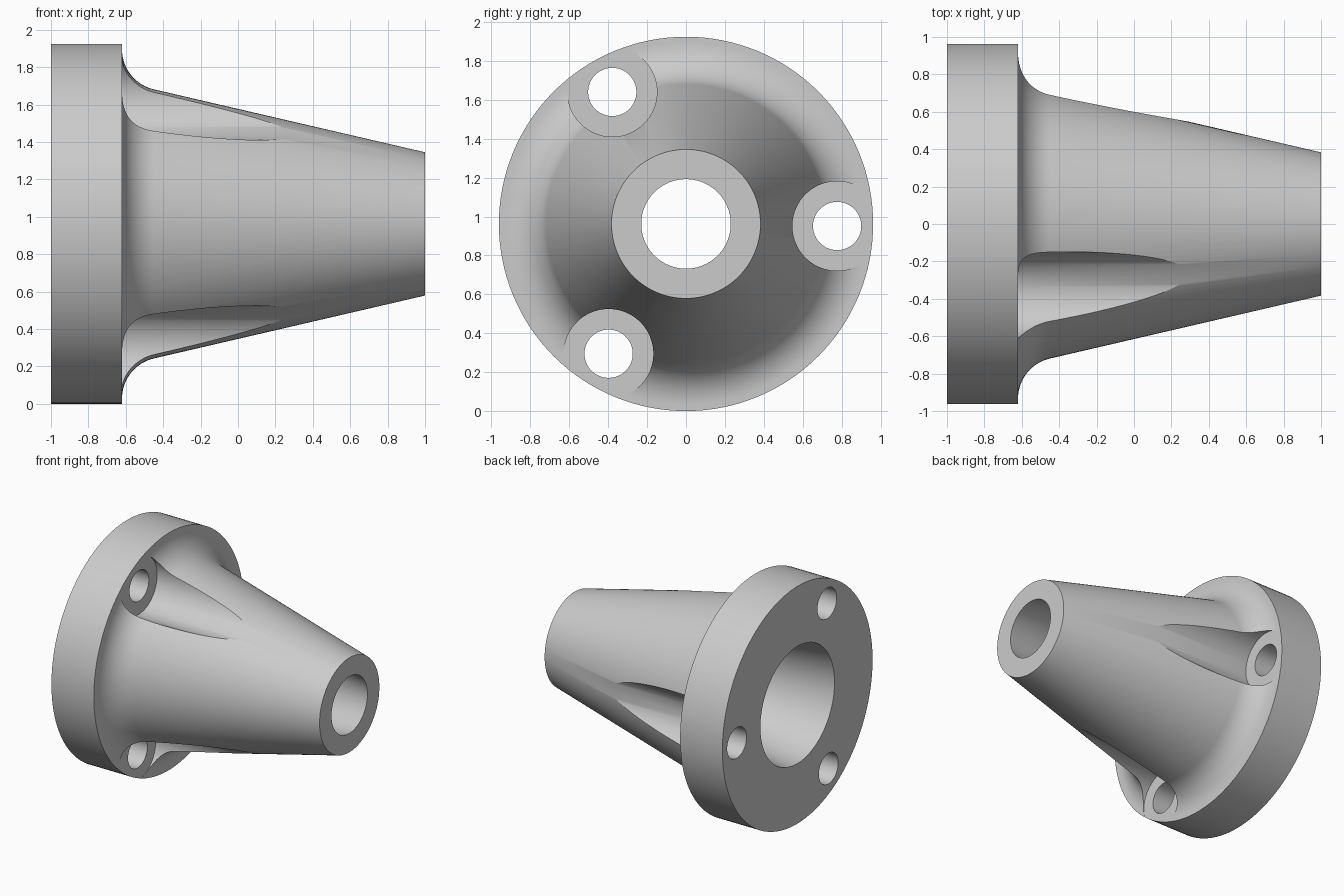
import bpy, bmesh, math
from mathutils import Matrix, Vector

if "Cube" in bpy.data.objects:
    bpy.data.objects.remove(bpy.data.objects["Cube"], do_unlink=True)

FLANGE_R = 0.962      # also the height of the axis above the ground
FACE_X = -0.62        # front face of the flange
NOSE_R = 0.383
SLOPE = 0.232         # taper of the outer cone
FILLET = 0.22
PITCH_R = 0.777       # bolt circle
SIDES = 128

grey = bpy.data.materials.new("plain grey")
grey.use_nodes = True
grey.diffuse_color = (0.6, 0.6, 0.6, 1)
grey.node_tree.nodes["Principled BSDF"].inputs["Base Color"].default_value = grey.diffuse_color


def make_object(name, bm):
    bmesh.ops.recalc_face_normals(bm, faces=bm.faces)
    mesh = bpy.data.meshes.new(name)
    bm.to_mesh(mesh)
    bm.free()
    obj = bpy.data.objects.new(name, mesh)
    bpy.context.collection.objects.link(obj)
    mesh.materials.append(grey)
    return obj


def lathe(name, profile):
    """Spin a closed (x, radius) profile around the x axis."""
    bm = bmesh.new()
    verts = [bm.verts.new((x, 0, r)) for x, r in profile]
    edges = [bm.edges.new((v, verts[i - 1])) for i, v in enumerate(verts)]
    bmesh.ops.spin(bm, geom=verts + edges, cent=(0, 0, 0), axis=(1, 0, 0),
                   angle=math.tau, steps=SIDES, use_merge=True)
    bmesh.ops.remove_doubles(bm, verts=bm.verts, dist=1e-5)
    bmesh.ops.translate(bm, verts=bm.verts, vec=(0, 0, FLANGE_R))
    return make_object(name, bm)


def cylinder_cutter(name, radius, x0, x1, angle):
    """Cylinder parallel to the x axis, placed on the bolt circle."""
    bm = bmesh.new()
    place = Vector(((x0 + x1) / 2, PITCH_R * math.cos(angle),
                    FLANGE_R + PITCH_R * math.sin(angle)))
    bmesh.ops.create_cone(bm, cap_ends=True, segments=96, radius1=radius,
                          radius2=radius, depth=x1 - x0,
                          matrix=Matrix.Translation(place) @ Matrix.Rotation(math.pi / 2, 4, "Y"))
    obj = make_object(name, bm)
    obj.hide_render = True
    return obj


# Fillet arc, tangent to the flange face and to the cone
tilt = math.atan(SLOPE)
centre_x = FACE_X + FILLET
centre_r = NOSE_R + SLOPE * (1 - centre_x) + FILLET / math.cos(tilt)
sweep = math.pi / 2 - tilt
arc = []
for i in range(17):
    a = math.pi + sweep * i / 16
    arc.append((centre_x + FILLET * math.cos(a), centre_r + FILLET * math.sin(a)))

# Flange, cone and tapered bore in one turned body
profile = [(-1, 0.475), (-1, FLANGE_R), (FACE_X, FLANGE_R)] + arc + [(1, NOSE_R), (1, 0.23)]
body = lathe("flanged_cone", profile)

# Three bolt holes with clearance grooves along the cone
cutters = []
for k in range(3):
    angle = math.radians(120 * k - 0.8)
    cutters.append(cylinder_cutter("bolt_hole_cutter", 0.124, -1.2, 0.0, angle))
    cutters.append(cylinder_cutter("groove_cutter", 0.23, FACE_X - 0.001, 1.2, angle))
for cutter in cutters:
    cut = body.modifiers.new(cutter.name, "BOOLEAN")
    cut.operation = "DIFFERENCE"
    cut.solver = "EXACT"
    cut.object = cutter

# Bake the cuts and drop the cutters
bpy.context.view_layer.update()
baked = bpy.data.meshes.new_from_object(body.evaluated_get(bpy.context.evaluated_depsgraph_get()))
body.modifiers.clear()
body.data = baked
for cutter in cutters:
    bpy.data.objects.remove(cutter, do_unlink=True)

# Smooth turned surfaces with crisp edges
for obj in bpy.context.selected_objects:
    obj.select_set(False)
body.select_set(True)
bpy.context.view_layer.objects.active = body
bpy.ops.object.shade_smooth_by_angle(angle=math.radians(25))
